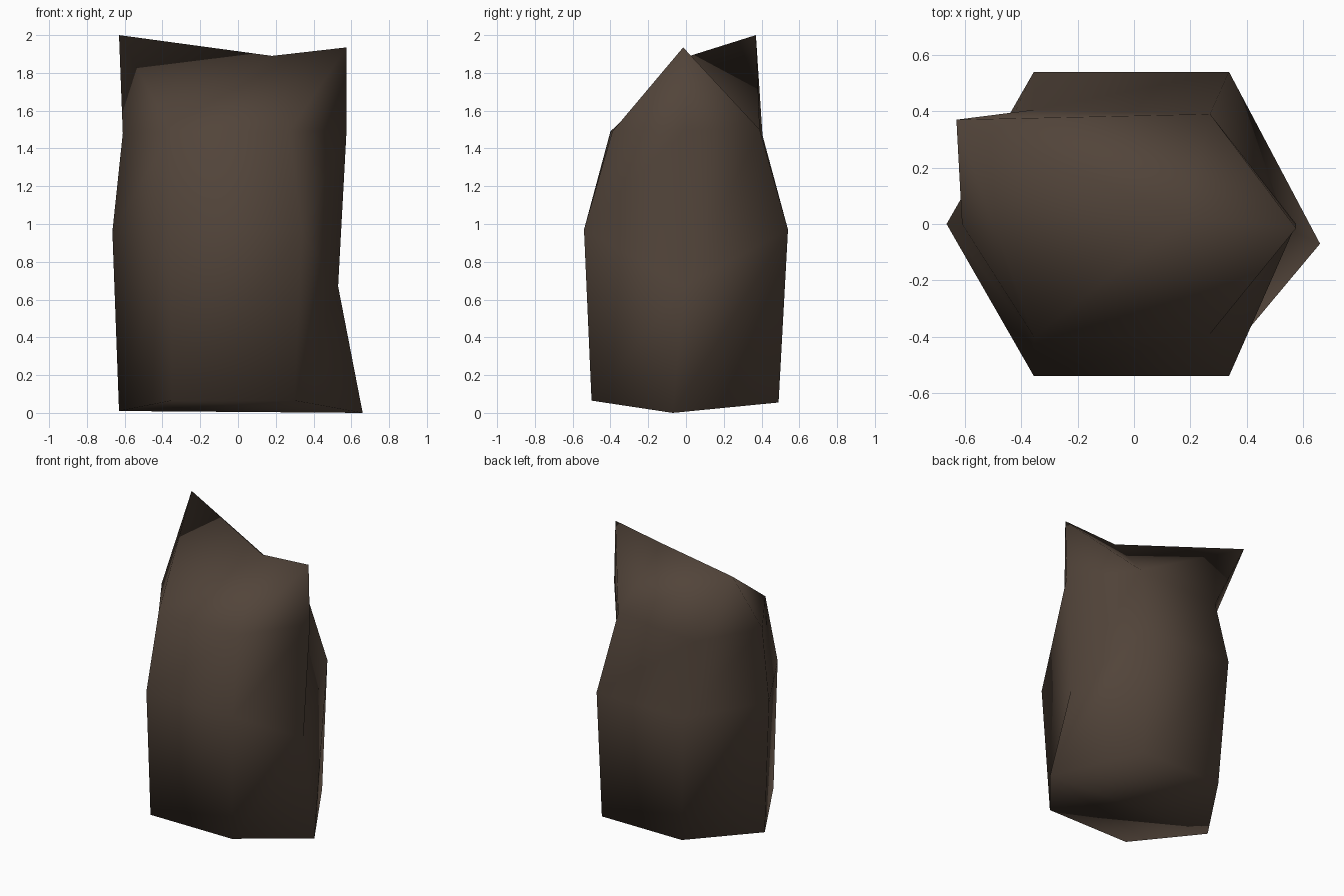
import bpy, bmesh

if "Cube" in bpy.data.objects:
    bpy.data.objects.remove(bpy.data.objects["Cube"])

# Hexagonal rings, bottom to top; each starts at the left corner, runs via the front
rings = [
    [(-.63, 0, .01), (-.35, -.5, .065), (.30, -.5, .065),
     (.66, -.07, 0), (.33, .49, .055), (-.31, .49, .055)],
    [(-.665, 0, .96), (-.355, -.54, .97), (.337, -.54, .97),
     (.53, -.01, .67), (.337, .54, .97), (-.355, .54, .97)],
    [(-.61, 0, 1.48), (-.355, -.4, 1.49), (.27, -.39, 1.49),
     (.575, 0, 1.5), (.27, .39, 1.5), (-.355, .405, 1.47)],
]

bm = bmesh.new()
low, mid, top = [[bm.verts.new(p) for p in ring] for ring in rings]

# Side walls
for a, b in ((low, mid), (mid, top)):
    for i in range(6):
        j = (i + 1) % 6
        bm.faces.new((a[i], a[j], b[j], b[i]))

# Bottom, folded along its long diagonal
A, B, C, D, E, F = low
bm.faces.new((D, C, B, A))
bm.faces.new((A, F, E, D))

# Jagged top: two raised peaks and a saddle point between them
right_peak = bm.verts.new((.575, -.015, 1.935))
left_peak = bm.verts.new((-.63, .37, 2.0))
saddle = bm.verts.new((.18, .02, 1.89))
A, B, C, D, E, F = top
for face in ((C, D, right_peak), (D, E, right_peak), (E, F, left_peak), (F, A, left_peak),
             (A, B, left_peak), (left_peak, B, saddle), (B, C, saddle),
             (C, right_peak, saddle), (right_peak, E, saddle), (E, left_peak, saddle)):
    bm.faces.new(face)

bmesh.ops.recalc_face_normals(bm, faces=bm.faces)
for f in bm.faces:
    f.smooth = True

mesh = bpy.data.meshes.new("rock_pillar")
bm.to_mesh(mesh)
bm.free()
rock = bpy.data.objects.new("rock_pillar", mesh)
bpy.context.collection.objects.link(rock)

# Colour
brown = bpy.data.materials.new("dark_brown")
brown.diffuse_color = (.084, .058, .042, 1)
brown.use_nodes = True
brown.node_tree.nodes["Principled BSDF"].inputs["Base Color"].default_value = brown.diffuse_color
mesh.materials.append(brown)
